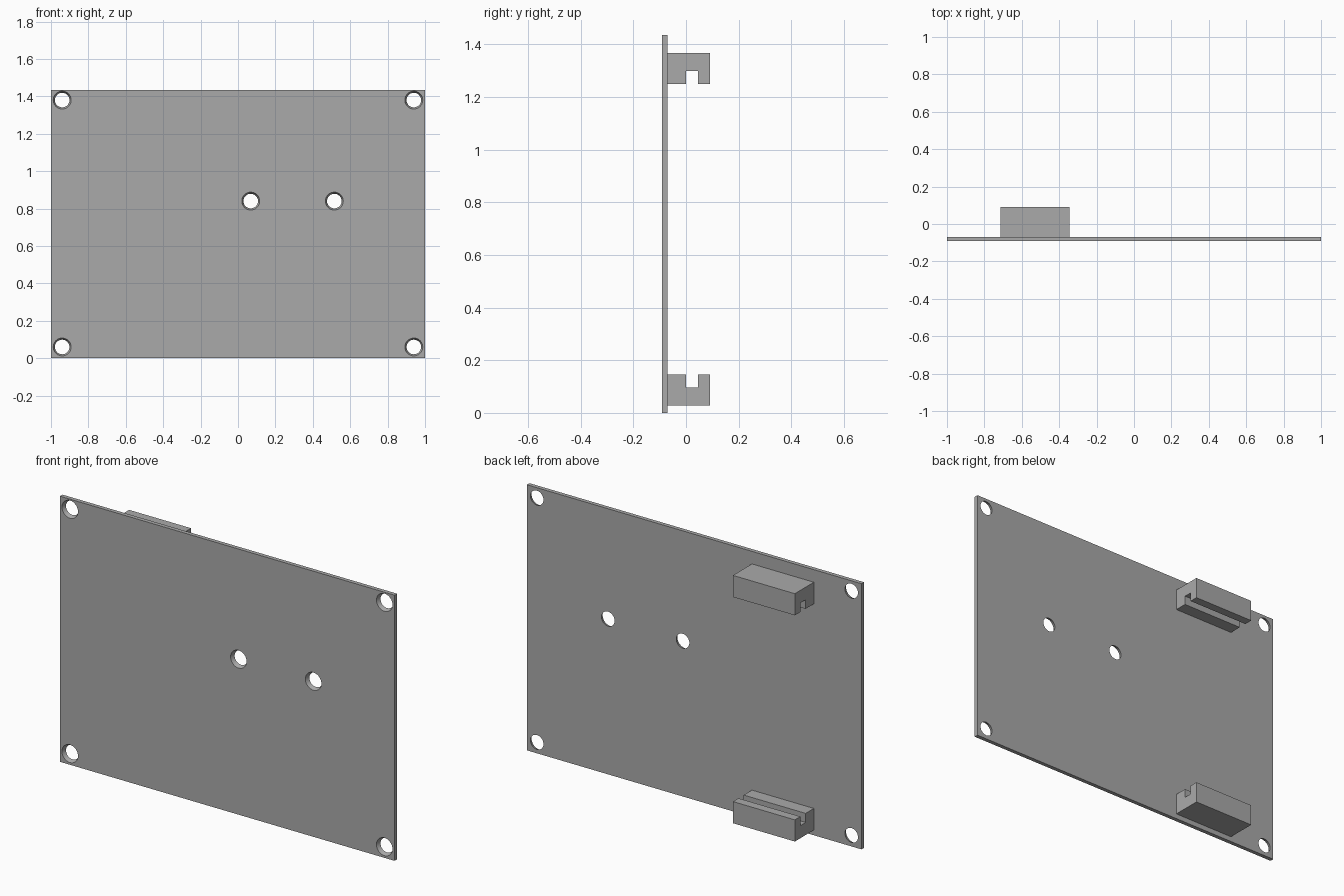
import bpy, bmesh
from math import pi
from mathutils import Matrix, Vector

cube = bpy.data.objects.get("Cube")
if cube:
    bpy.data.objects.remove(cube, do_unlink=True)

FRONT, FACE, BACK = -0.092, -0.07, 0.092   # plate front, plate rear, clip rear
HEIGHT = 1.435

grey = bpy.data.materials.new("plain grey")
grey.use_nodes = True
colour = (0.4, 0.4, 0.4, 1)
grey.diffuse_color = colour
grey.node_tree.nodes["Principled BSDF"].inputs["Base Color"].default_value = colour


def add_object(name, bm):
    bmesh.ops.recalc_face_normals(bm, faces=bm.faces)
    mesh = bpy.data.meshes.new(name)
    bm.to_mesh(mesh)
    bm.free()
    mesh.materials.append(grey)
    obj = bpy.data.objects.new(name, mesh)
    bpy.context.collection.objects.link(obj)
    return obj


def add_clip(name, base, up):
    """Slotted block: a U profile in y-z, extruded along x."""
    profile = [(FACE, 0), (BACK, 0), (BACK, 0.117), (0.045, 0.117),
               (0.045, 0.068), (0, 0.068), (0, 0.117), (FACE, 0.117)]
    bm = bmesh.new()
    face = bm.faces.new([bm.verts.new((-0.715, y, base + up * z)) for y, z in profile])
    grown = bmesh.ops.extrude_face_region(bm, geom=[face])["geom"]
    moved = [v for v in grown if isinstance(v, bmesh.types.BMVert)]
    bmesh.ops.translate(bm, verts=moved, vec=(0.37, 0, 0))
    return add_object(name, bm)


# Mounting plate
bm = bmesh.new()
size = Vector((2, FACE - FRONT, HEIGHT))
centre = Vector((0, (FACE + FRONT) / 2, HEIGHT / 2))
bmesh.ops.create_cube(bm, size=1, matrix=Matrix.LocRotScale(centre, None, size))
plate = add_object("mounting_plate", bm)

# Countersunk screw holes, wide at the front
holes = [(x, z) for x in (-0.94, 0.94) for z in (0.06, HEIGHT - 0.055)]
holes += [(0.068, 0.84), (0.515, 0.84)]
bm = bmesh.new()
turn = Matrix.Rotation(-pi / 2, 4, "X")    # cone axis points to +y
for x, z in holes:
    # twice the plate depth, so radii at the plate faces are 0.048 and 0.039
    bmesh.ops.create_cone(bm, cap_ends=True, segments=40, radius1=0.0525, radius2=0.0345,
                          depth=2 * size.y,
                          matrix=Matrix.Translation((x, centre.y, z)) @ turn)
cutter = add_object("hole_cutter", bm)
cutter.hide_render = True
cut = plate.modifiers.new("holes", "BOOLEAN")
cut.operation = "DIFFERENCE"
cut.solver = "EXACT"
cut.object = cutter
bpy.context.view_layer.objects.active = plate
bpy.ops.object.modifier_apply(modifier=cut.name)
bpy.data.objects.remove(cutter, do_unlink=True)

# Smooth hole walls, crisp plate edges
bpy.ops.object.select_all(action="DESELECT")
plate.select_set(True)
bpy.ops.object.shade_smooth_by_angle(angle=pi / 6)

# Pair of rear clips with slots facing each other
add_clip("lower_clip", 0.028, 1)
add_clip("upper_clip", 1.367, -1)
